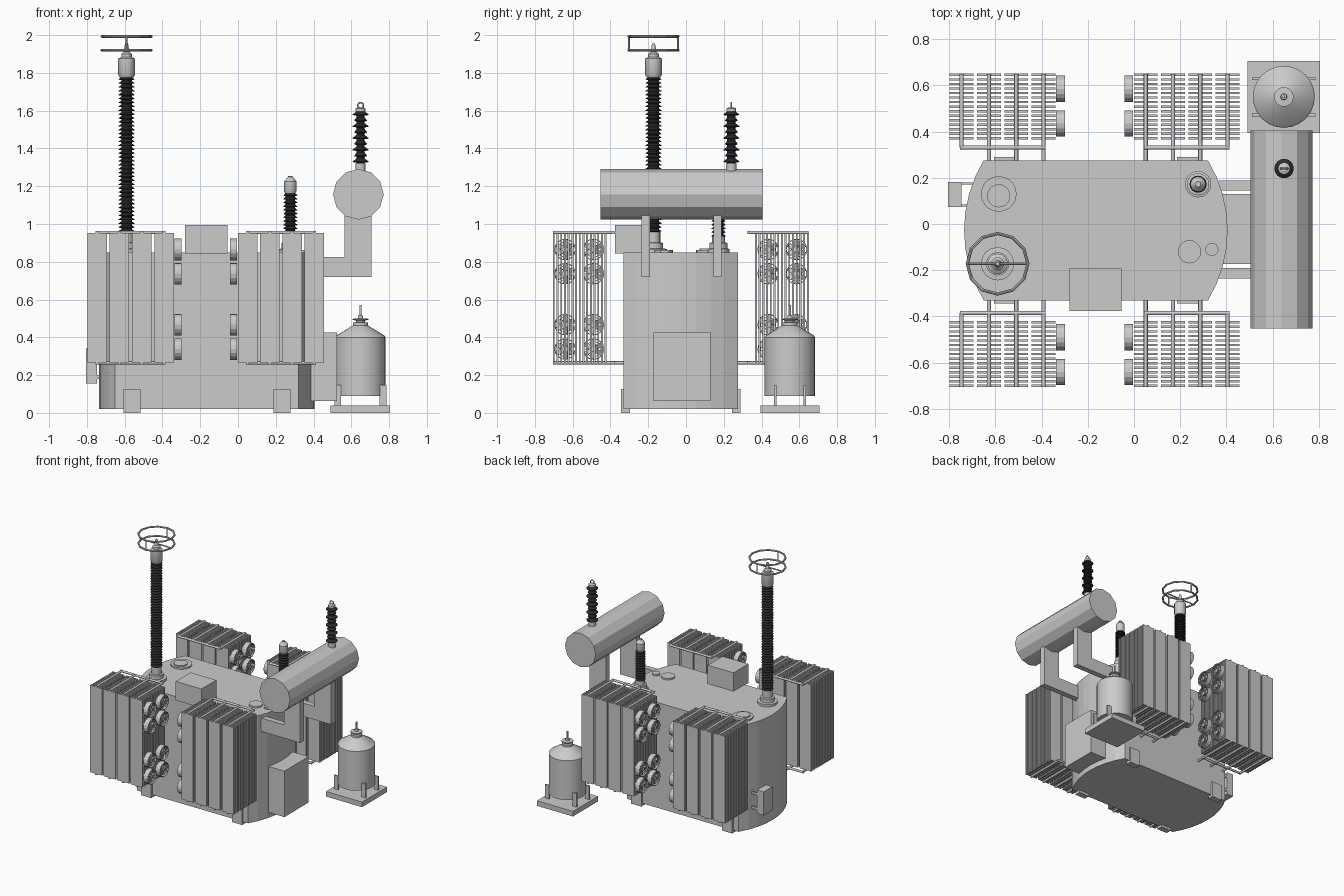
import bpy, bmesh, math
from mathutils import Matrix, Vector

if "Cube" in bpy.data.objects:
    bpy.data.objects.remove(bpy.data.objects["Cube"])

YC = -0.0275  # mirror plane of the tank and radiators
dark = bpy.data.materials.new("dark_porcelain")
dark.diffuse_color = (0.025, 0.025, 0.025, 1)
dark.use_nodes = True
dark.node_tree.nodes["Principled BSDF"].inputs["Base Color"].default_value = dark.diffuse_color


def finish(bm, name, mat=None, smooth=None):
    bmesh.ops.recalc_face_normals(bm, faces=bm.faces)
    me = bpy.data.meshes.new(name)
    bm.to_mesh(me)
    bm.free()
    ob = bpy.data.objects.new(name, me)
    bpy.context.collection.objects.link(ob)
    if mat:
        me.materials.append(mat)
    if smooth:
        bpy.ops.object.select_all(action='DESELECT')
        ob.select_set(True)
        bpy.context.view_layer.objects.active = ob
        bpy.ops.object.shade_smooth_by_angle(angle=math.radians(smooth))
    return ob


def box(bm, x0, x1, y0, y1, z0, z1):
    m = Matrix.Translation(((x0 + x1) / 2, (y0 + y1) / 2, (z0 + z1) / 2)) @ Matrix.Diagonal((x1 - x0, abs(y1 - y0), z1 - z0, 1))
    bmesh.ops.create_cube(bm, size=1, matrix=m)


def lathe(bm, prof, m, n=16, closed=False):
    """Spin (radius, height) points round local z; ends are capped unless the profile is closed."""
    rings = [[bm.verts.new(m @ Vector((r * math.cos(2 * math.pi * i / n), r * math.sin(2 * math.pi * i / n), z)))
              for i in range(n)] for r, z in prof]
    pairs = list(zip(rings, rings[1:])) + ([(rings[-1], rings[0])] if closed else [])
    for a, b in pairs:
        for i in range(n):
            j = (i + 1) % n
            bm.faces.new((a[i], a[j], b[j], b[i]))
    if not closed:
        bm.faces.new(rings[0][::-1])
        bm.faces.new(rings[-1])


def rod(bm, a, b, r, n=8):
    a, b = Vector(a), Vector(b)
    m = Matrix.Translation(a) @ (b - a).to_track_quat('Z', 'Y').to_matrix().to_4x4()
    lathe(bm, [(r, 0), (r, (b - a).length)], m, n)


def torus(bm, m, R, r, n=16, k=6):
    lathe(bm, [(R + r * math.cos(2 * math.pi * i / k), r * math.sin(2 * math.pi * i / k)) for i in range(k)], m, n, True)


def at(x, y, z=0):
    return Matrix.Translation((x, y, z))


# main tank: rectangle with bowed ends
H, SAG = 0.303, 0.085
R = (H * H + SAG * SAG) / (2 * SAG)
half = math.asin(H / R)
outline = []
for xe, s in ((0.405, 1), (-0.735, -1)):
    for i in range(9):
        t = -half + 2 * half * i / 8
        outline.append((xe - s * (R - R * math.cos(t)), YC + s * R * math.sin(t)))
bm = bmesh.new()
base = bm.faces.new([bm.verts.new((x, y, 0.02)) for x, y in outline])
ext = bmesh.ops.extrude_face_region(bm, geom=[base])
bmesh.ops.translate(bm, verts=[v for v in ext['geom'] if isinstance(v, bmesh.types.BMVert)], vec=(0, 0, 0.83))
if not base.is_valid or len([f for f in bm.faces if len(f.verts) > 4]) < 2:
    bm.faces.new([v for v in bm.verts if v.co.z < 0.1])
finish(bm, "tank")

# lifting feet on the long sides
bm = bmesh.new()
for x in (-0.56, 0.232):
    for s in (-1, 1):
        y0, y1 = sorted((YC + s * 0.27, YC + s * 0.317))
        box(bm, x - 0.045, x + 0.045, y0, y1, 0, 0.127)
finish(bm, "tank_feet")

# radiators: four banks of fins with header pipes and fans
for bx, fx, fd, nm in ((-0.8, -0.337, 1, "left"), (-0.004, -0.004, -1, "right")):
    for s, side in ((1, "back"), (-1, "front")):
        Y = lambda d: YC + s * d
        xs = [bx + 0.0545 + 0.118 * i for i in range(4)]
        bm = bmesh.new()
        for x in xs:
            for k in range(15):
                y = Y(0.398 + 0.0196 * k)
                box(bm, x - 0.0515, x + 0.0515, y - 0.005, y + 0.005, 0.268, 0.952)
        finish(bm, f"{side}_{nm}_radiator_fins")

        bm = bmesh.new()
        for z in (0.265, 0.955):
            for x in xs:
                rod(bm, (x, Y(0.358), z), (x, Y(0.677), z), 0.009)
            rod(bm, (xs[0] - 0.008, Y(0.358), z), (xs[3] + 0.008, Y(0.358), z), 0.009)
        for x in (xs[1:] if fd == 1 else xs[:3]):
            rod(bm, (x, Y(0.29), 0.265), (x, Y(0.36), 0.265), 0.009)
        finish(bm, f"{side}_{nm}_radiator_pipes", smooth=50)

        bm = bmesh.new()
        for d in (0.4625, 0.6125):
            for z in (0.865, 0.737, 0.467, 0.338):
                m = at(fx, Y(d), z) @ Matrix.Rotation(fd * math.pi / 2, 4, 'Y')
                lathe(bm, [(0.052, 0), (0.057, 0), (0.057, 0.038), (0.052, 0.038)], m, 16, True)
                lathe(bm, [(0.016, 0.004), (0.016, 0.034)], m, 10)
                for q in (0.028, 0.04):
                    torus(bm, m @ at(0, 0, 0.035), q, 0.0015, 16, 4)
                for i in range(6):
                    a = math.pi * i / 3
                    mm = m @ Matrix.Rotation(a, 4, 'Z')
                    rod(bm, mm @ Vector((0.014, 0, 0.035)), mm @ Vector((0.053, 0, 0.035)), 0.0015, 4)
                    blade = mm @ at(0.032, 0, 0.016) @ Matrix.Rotation(0.5, 4, 'X') @ Matrix.Diagonal((0.036, 0.026, 0.002, 1))
                    bmesh.ops.create_cube(bm, size=1, matrix=blade)
        finish(bm, f"{side}_{nm}_radiator_fans")

# conservator drum and its two L-shaped brackets
bm = bmesh.new()
lathe(bm, [(0.134, -0.452), (0.134, 0.405)], at(0.637, 0, 1.157) @ Matrix.Rotation(-math.pi / 2, 4, 'X'), 12)
finish(bm, "conservator")
bm = bmesh.new()
for y in (-0.213, 0.167):
    box(bm, 0.365, 0.565, y - 0.022, y + 0.022, 0.72, 0.825)
    box(bm, 0.565, 0.707, y - 0.022, y + 0.022, 0.72, 1.05)
finish(bm, "conservator_brackets")

# cabinets
bm = bmesh.new()
box(bm, 0.38, 0.525, -0.172, 0.13, 0.063, 0.425)
finish(bm, "control_cabinet")
bm = bmesh.new()
box(bm, -0.28, -0.055, -0.376, -0.192, 0.845, 0.995)
finish(bm, "top_box")
bm = bmesh.new()
box(bm, -0.805, -0.747, 0.073, 0.182, 0.155, 0.34)
for y in (0.08, 0.175):
    for z in (0.19, 0.305):
        box(bm, -0.75, -0.69, y - 0.005, y + 0.005, z - 0.01, z + 0.01)
finish(bm, "left_side_box")

# hatches on the lid
bm = bmesh.new()
for x, y, r, h in ((-0.585, 0.13, 0.077, 0.862), (-0.585, 0.122, 0.05, 0.87), (0.24, -0.12, 0.05, 0.862), (0.337, -0.11, 0.028, 0.862)):
    lathe(bm, [(r, 0.845), (r, h)], at(x, y), 20)
finish(bm, "lid_hatches")


def sheds(name, x, y, z0, z1, count, r_out, r_in, big=1):
    """Porcelain stack of drooping discs; every big-th disc is full width."""
    p = (z1 - z0) / count
    prof = [(r_in, z0)]
    for i in range(count):
        r = r_out if i % big == 0 else r_out * 0.78
        z = z0 + i * p
        prof += [(r_in, z + 0.15 * p), (r, z + 0.25 * p), (r, z + 0.38 * p), (r_in, z + 0.85 * p)]
    bm = bmesh.new()
    lathe(bm, prof + [(r_in, z1)], at(x, y), 16)
    finish(bm, name, dark)


# tall bushing with twin corona rings
x, y = -0.59, -0.172
sheds("tall_bushing_sheds", x, y, 0.955, 1.78, 40, 0.042, 0.028)
bm = bmesh.new()
lathe(bm, [(0.072, 0.845), (0.072, 0.868), (0.05, 0.87), (0.05, 0.9), (0.036, 0.902), (0.036, 0.958)], at(x, y))
lathe(bm, [(0.036, 1.775), (0.044, 1.79), (0.044, 1.875), (0.028, 1.885), (0.028, 1.9), (0.016, 1.91), (0.008, 1.955)], at(x, y))
finish(bm, "tall_bushing_fittings", smooth=30)
bm = bmesh.new()
for z in (1.92, 1.993):
    torus(bm, at(x, y, z), 0.131, 0.007, 12, 8)
rod(bm, (x - 0.13, y, 1.92), (x + 0.13, y, 1.92), 0.005)
for s in (-1, 1):
    rod(bm, (x, y + s * 0.13, 1.92), (x, y + s * 0.13, 1.993), 0.005)
finish(bm, "corona_rings")

# short bushing
x, y = 0.277, 0.172
sheds("short_bushing_sheds", x, y, 0.93, 1.165, 12, 0.037, 0.026)
bm = bmesh.new()
lathe(bm, [(0.057, 0.845), (0.057, 0.868), (0.048, 0.87), (0.048, 0.9), (0.034, 0.902), (0.034, 0.935)], at(x, y))
lathe(bm, [(0.026, 1.16), (0.033, 1.175), (0.033, 1.225), (0.02, 1.242), (0.012, 1.25), (0.012, 1.255)], at(x, y))
finish(bm, "short_bushing_fittings", smooth=30)

# bushing on the conservator
x, y = 0.649, 0.24
sheds("conservator_bushing_sheds", x, y, 1.32, 1.6, 9, 0.042, 0.022, 2)
bm = bmesh.new()
lathe(bm, [(0.027, 1.27), (0.027, 1.32)], at(x, y))
lathe(bm, [(0.026, 1.595), (0.026, 1.612), (0.012, 1.618)], at(x, y))
torus(bm, at(x, y, 1.628) @ Matrix.Rotation(math.pi / 2, 4, 'X'), 0.015, 0.004, 14)
finish(bm, "conservator_bushing_fittings")

# separate round vessel on its plinth
x, y = 0.648, 0.55
bm = bmesh.new()
box(bm, x - 0.157, x + 0.157, y - 0.156, y + 0.156, 0, 0.04)
for sx in (-1, 1):
    for sy in (-1, 1):
        cx, cy = x + sx * 0.12, y + sy * 0.078
        box(bm, cx - 0.018, cx + 0.018, cy - 0.006, cy + 0.006, 0.04, 0.147)
finish(bm, "vessel_plinth")
bm = bmesh.new()
lathe(bm, [(0.134, 0.09), (0.134, 0.4), (0.126, 0.41), (0.04, 0.463), (0.04, 0.478), (0.024, 0.48), (0.024, 0.49),
           (0.042, 0.491), (0.042, 0.498), (0.014, 0.5), (0.012, 0.515), (0.006, 0.517), (0.006, 0.57)], at(x, y), 24)
finish(bm, "vessel", smooth=30)
